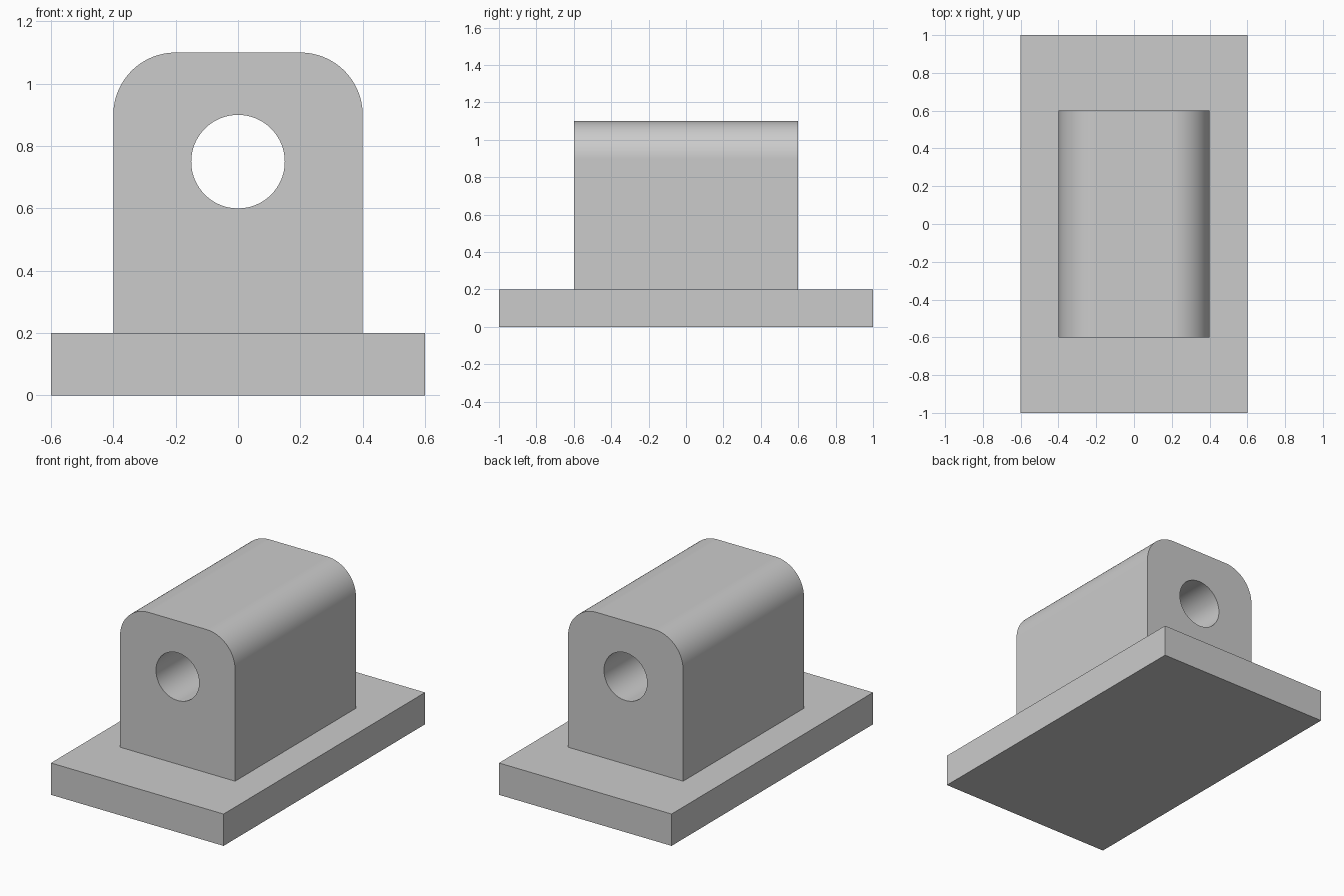
import bpy
import bmesh
import math
from mathutils import Matrix, Vector

cube = bpy.data.objects.get("Cube")
if cube:
    bpy.data.objects.remove(cube, do_unlink=True)

grey = bpy.data.materials.new("plain grey")
grey.use_nodes = True
colour = (0.6, 0.6, 0.6, 1)
grey.diffuse_color = colour
grey.node_tree.nodes["Principled BSDF"].inputs["Base Color"].default_value = colour


def add_object(name, bm):
    mesh = bpy.data.meshes.new(name)
    bm.to_mesh(mesh)
    bm.free()
    mesh.materials.append(grey)
    obj = bpy.data.objects.new(name, mesh)
    bpy.context.collection.objects.link(obj)
    return obj


def box(size, bottom):
    bm = bmesh.new()
    centre = Vector((0, 0, bottom + size[2] / 2))
    bmesh.ops.create_cube(bm, size=1, matrix=Matrix.Translation(centre) @ Matrix.Diagonal((*size, 1)))
    return bm


# Flat mounting plate
base_height = 0.2
add_object("base_plate", box((1.2, 2, base_height), 0))

# Upright block with its two long top edges rounded
bm = box((0.8, 1.2, 0.9), base_height)
top_edges = [e for e in bm.edges
             if all(v.co.z > 1 for v in e.verts)
             and abs(e.verts[0].co.x - e.verts[1].co.x) < 0.01]
bmesh.ops.bevel(bm, geom=top_edges, offset=0.2, segments=24, profile=0.5, affect='EDGES')
block = add_object("bearing_block", bm)

# Round bore running from front to back
bm = bmesh.new()
bmesh.ops.create_cone(bm, cap_ends=True, segments=96, radius1=0.15, radius2=0.15, depth=1.6,
                      matrix=Matrix.Translation((0, 0, 0.75)) @ Matrix.Rotation(math.pi / 2, 4, 'X'))
cutter = add_object("bore_cutter", bm)

bpy.context.view_layer.objects.active = block
block.select_set(True)
cut = block.modifiers.new("bore", 'BOOLEAN')
cut.operation = 'DIFFERENCE'
cut.solver = 'EXACT'
cut.object = cutter
bpy.ops.object.modifier_apply(modifier=cut.name)
bpy.data.objects.remove(cutter, do_unlink=True)

# Smooth curved faces while keeping the flat ones crisp
bpy.ops.object.select_all(action='DESELECT')
block.select_set(True)
bpy.ops.object.shade_smooth_by_angle(angle=math.radians(30))
weighted = block.modifiers.new("even_shading", 'WEIGHTED_NORMAL')
weighted.keep_sharp = True
